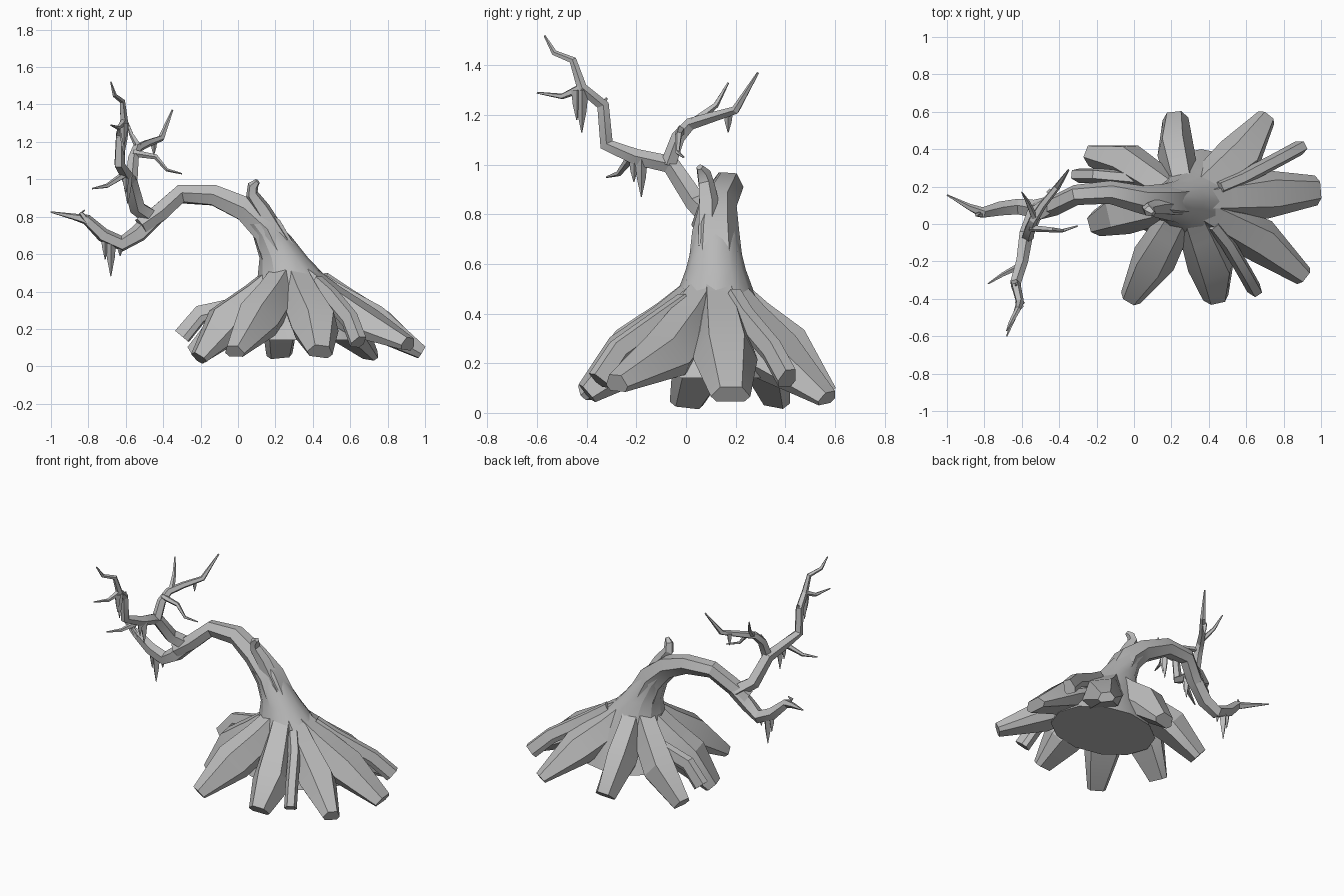
import bpy
import bmesh
import math
from mathutils import Vector

if "Cube" in bpy.data.objects:
    bpy.data.objects.remove(bpy.data.objects["Cube"], do_unlink=True)

bark = bpy.data.materials.new("grey_bark")
bark.use_nodes = True
bark.diffuse_color = (0.5, 0.5, 0.5, 1)
bark.node_tree.nodes["Principled BSDF"].inputs["Base Color"].default_value = (0.5, 0.5, 0.5, 1)

ROOT_SECTION = [(1, -.3), (.55, 1), (-.55, 1), (-1, -.3), (-.7, -1), (.7, -1)]


def ngon(n):
    return [(math.cos(math.tau * i / n), math.sin(math.tau * i / n)) for i in range(n)]


def skin_rings(name, rings):
    """Bridge equal rings of points into one closed mesh."""
    bm = bmesh.new()
    loops = [[bm.verts.new(p) for p in ring] for ring in rings]
    for a, b in zip(loops, loops[1:]):
        for i in range(len(a)):
            j = (i + 1) % len(a)
            bm.faces.new((a[i], a[j], b[j], b[i]))
    bm.faces.new(loops[0])
    bm.faces.new(loops[-1])
    bmesh.ops.recalc_face_normals(bm, faces=bm.faces[:])
    mesh = bpy.data.meshes.new(name)
    bm.to_mesh(mesh)
    bm.free()
    mesh.materials.append(bark)
    ob = bpy.data.objects.new(name, mesh)
    bpy.context.collection.objects.link(ob)
    bpy.ops.object.select_all(action='DESELECT')
    ob.select_set(True)
    bpy.context.view_layer.objects.active = ob
    bpy.ops.object.shade_smooth_by_angle(angle=math.radians(28))
    return ob


def limb(name, path, section):
    """Sweep a section along points of (x, y, z, half width[, half height])."""
    pts = [Vector(p[:3]) for p in path]
    side, rings = None, []
    for i, p in enumerate(path):
        t = (pts[min(i + 1, len(pts) - 1)] - pts[max(i - 1, 0)]).normalized()
        if side is None:
            side = t.cross(Vector((0, 0, 1)))
            if side.length < 0.1:
                side = Vector((1, 0, 0))
        side = (side - t * side.dot(t)).normalized()
        up = side.cross(t)
        rings.append([pts[i] + side * u * p[3] + up * v * p[-1] for u, v in section])
    return skin_rings(name, rings)


# Flared trunk base: centre x, z, radius x, radius y
flare = [(.36, .14, .37, .28), (.36, .28, .31, .23), (.31, .43, .21, .175),
         (.245, .58, .13, .12), (.18, .7, .1, .09), (.13, .76, .09, .085)]
skin_rings("trunk_base", [[(cx + rx * c, .12 + ry * s, z) for c, s in ngon(12)]
                          for cx, z, rx, ry in flare])

# Bent trunk reaching over to the fork, with a broken stub on its shoulder
limb("bent_trunk", [(.22, .12, .6, .11), (.16, .12, .73, .095), (.04, .13, .84, .075),
                    (-.13, .17, .915, .062), (-.31, .155, .92, .055),
                    (-.42, .1, .82, .055), (-.52, .07, .75, .05)], ngon(6))
limb("shoulder_stub", [(.24, .09, .66, .05), (.13, .09, .84, .045), (.075, .08, .92, .035),
                       (.08, .07, .965, .03), (.105, .055, .99, .015)], ngon(5))

# Broad roots: shoulder, then tip
broad_roots = {
    "front_right": [(.1, -.2, .25, .12, .1), (-.02, -.4, .08, .06, .035)],
    "front": [(.42, -.23, .22, .13, .1), (.44, -.4, .08, .07, .04)],
    "front_left": [(.68, -.09, .23, .12, .08), (.91, -.28, .12, .055, .035)],
    "left": [(.72, .16, .24, .13, .09), (.98, .18, .075, .08, .035)],
    "back_left": [(.57, .36, .23, .13, .09), (.71, .57, .06, .055, .03)],
    "back": [(.22, .4, .26, .1, .1), (.22, .57, .07, .07, .04)],
    "back_right": [(-.04, .33, .23, .11, .09), (-.23, .37, .06, .06, .05)],
    "right": [(-.07, .06, .23, .12, .1), (-.21, 0, .045, .07, .04)],
}
for name, (shoulder, tip) in broad_roots.items():
    start = (.28, .12, .5, .08, .09)
    mid = [a + (b - a) * .5 for a, b in zip(start, shoulder)]
    mid[2] -= .01
    limb(name + "_root", [start, mid, shoulder, tip], ROOT_SECTION)

# Thin roots lying over the broad ones
thin_roots = {
    "front_left": [(.42, 0, .44), (.5, -.1, .37), (.6, -.27, .25), (.645, -.35, .13)],
    "back_left": [(.45, .19, .46), (.57, .24, .38), (.78, .35, .25), (.89, .41, .14)],
    "right": [(.15, .2, .4), (.03, .24, .33), (-.2, .26, .28), (-.3, .26, .16)],
}
for name, pts in thin_roots.items():
    limb(name + "_thin_root", [(*p, .04, .045) for p in pts], ROOT_SECTION)

# Branches beyond the fork
branches = {
    "low_branch": [(-.44, .1, .8, .05), (-.53, .08, .71, .05), (-.62, .09, .655, .045),
                   (-.72, .08, .7, .04), (-.81, .06, .785, .03), (-.88, .09, .8, .018),
                   (-1, .155, .825, .004)],
    "tall_branch": [(-.45, .1, .79, .05), (-.54, .04, .85, .045), (-.58, -.06, 1, .04),
                    (-.6, -.2, 1.03, .034), (-.635, -.32, 1.08, .03), (-.63, -.335, 1.24, .026),
                    (-.61, -.42, 1.31, .022), (-.62, -.455, 1.42, .016),
                    (-.66, -.53, 1.45, .012), (-.68, -.57, 1.52, .004)],
    "back_branch": [(-.57, -.07, 1, .034), (-.56, -.03, 1.11, .03), (-.54, .02, 1.165, .026),
                    (-.49, .1, 1.19, .022), (-.41, .2, 1.22, .018), (-.35, .29, 1.37, .005)],
}
for name, path in branches.items():
    limb(name, path, ngon(5))

# Twigs taper to a point along their length
twigs = {
    "low_twig": [(-.8, .05, .77), (-.84, .05, .82), (-.82, .06, .835)],
    "side_twig": [(-.6, -.22, 1.03), (-.7, -.27, .965), (-.78, -.32, .95)],
    "upper_twig": [(-.61, -.42, 1.31), (-.64, -.5, 1.275), (-.68, -.6, 1.29)],
    "bump_twig": [(-.63, -.34, 1.22), (-.63, -.32, 1.27)],
    "rising_twig": [(-.53, .03, 1.17), (-.57, .12, 1.24), (-.6, .17, 1.33)],
    "drooping_twig": [(-.56, -.02, 1.14), (-.44, -.03, 1.12), (-.38, -.035, 1.05), (-.3, -.01, 1.03)],
}
for name, pts in twigs.items():
    last = len(pts) - 1
    limb(name, [(*p, .02 - .016 * i / last) for i, p in enumerate(pts)], ngon(5))

# Hanging moss spikes: top point and length
spikes = [(-.68, .08, .68, .2), (-.71, .08, .7, .13), (-.63, .08, .65, .06),
          (-.59, -.18, 1.02, .15), (-.6, -.21, 1.02, .09), (-.61, -.42, 1.3, .17),
          (-.61, -.44, 1.3, .12), (-.45, .17, 1.21, .08)]
for i, (x, y, z, length) in enumerate(spikes):
    w = .012 + length * .09
    limb(f"moss_spike_{i + 1}", [(x, y, z, w), (x, y, z - length * .5, w * .7),
                                 (x, y, z - length, .002)], ngon(4))
